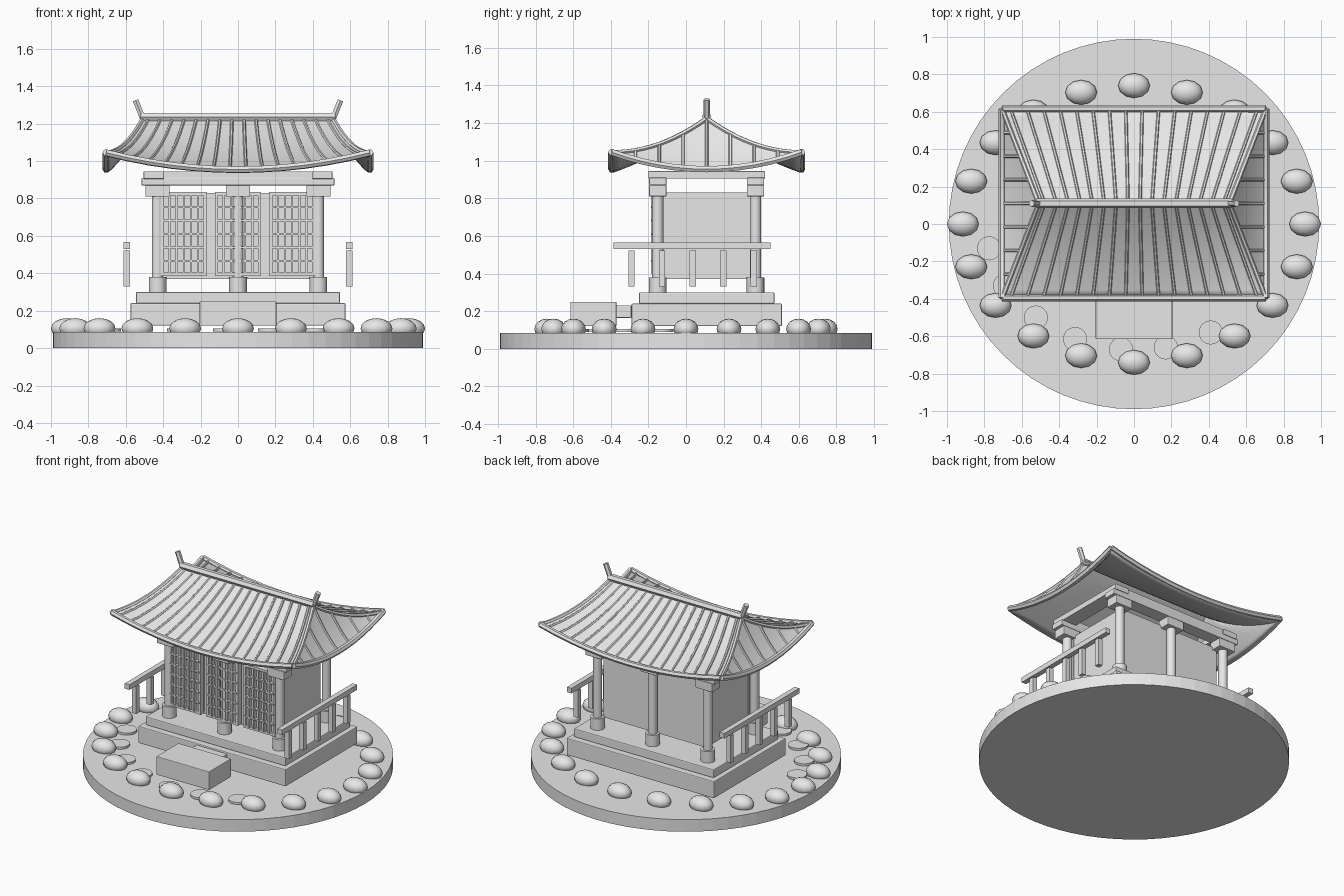
import bpy, math
from mathutils import Vector

if "Cube" in bpy.data.objects:
    bpy.data.objects.remove(bpy.data.objects["Cube"])

GREY = (0.8, 0.8, 0.8, 1)
mat = bpy.data.materials.new("plain_grey")
mat.use_nodes = True
mat.diffuse_color = GREY
mat.node_tree.nodes["Principled BSDF"].inputs["Base Color"].default_value = GREY
YC = 0.11          # middle of the building, front to back


def finish(ob, name, smooth=False):
    ob.name = ob.data.name = name
    ob.data.materials.clear()
    ob.data.materials.append(mat)
    if smooth:
        bpy.ops.object.shade_smooth_by_angle(angle=math.radians(40))
    return ob


def box(name, x, y, z, bevel=0.0):
    """Box from (min, max) spans."""
    spans = (x, y, z)
    bpy.ops.mesh.primitive_cube_add(size=1, location=[(a + b) / 2 for a, b in spans])
    ob = bpy.context.object
    ob.scale = [b - a for a, b in spans]
    bpy.ops.object.transform_apply(location=False, rotation=False)
    if bevel:
        mod = ob.modifiers.new("soft_edges", 'BEVEL')
        mod.width, mod.segments = bevel, 2
    return finish(ob, name)


def cylinder(name, x, y, z, r, sides=16, smooth=True):
    bpy.ops.mesh.primitive_cylinder_add(vertices=sides, radius=r, depth=z[1] - z[0],
                                        location=(x, y, sum(z) / 2))
    return finish(bpy.context.object, name, smooth)


def tube(name, paths, r):
    """Round rods along a list of paths, turned into one mesh."""
    cu = bpy.data.curves.new(name, 'CURVE')
    cu.dimensions = '3D'
    cu.bevel_depth, cu.bevel_resolution, cu.use_fill_caps = r, 1, True
    for path in paths:
        sp = cu.splines.new('POLY')
        sp.points.add(len(path) - 1)
        for p, co in zip(sp.points, path):
            p.co = (*co, 1)
    ob = bpy.data.objects.new(name, cu)
    bpy.context.collection.objects.link(ob)
    bpy.ops.object.select_all(action='DESELECT')
    ob.select_set(True)
    bpy.context.view_layer.objects.active = ob
    bpy.ops.object.convert(target='MESH')
    return finish(bpy.context.object, name, True)


# Round ground with a ring of boulders and flat stepping stones
cylinder("ground_disc", 0, 0, (0, 0.085), 0.99, 64, False)
for i in range(20):
    a = i * math.tau / 20
    bpy.ops.mesh.primitive_uv_sphere_add(segments=12, ring_count=8, radius=1, location=(
        0.915 * math.cos(a), 0.74 * math.sin(a), 0.105))
    rock = bpy.context.object
    rock.scale = (0.085, 0.066, 0.055)
    bpy.ops.object.transform_apply(location=False, rotation=False)
    finish(rock, "boulder", True)
for x, y in ((-0.775, -0.13), (-0.69, -0.33), (-0.525, -0.5), (-0.315, -0.615),
             (-0.07, -0.67), (0.17, -0.66), (0.41, -0.58)):
    cylinder("stepping_stone", x, y, (0.09, 0.105), 0.064, 24)

# Stone platform and front steps
box("platform_lower", (-0.575, 0.575), (YC - 0.4, YC + 0.4), (0.12, 0.24), 0.006)
box("platform_upper", (-0.545, 0.545), (YC - 0.36, YC + 0.36), (0.24, 0.3), 0.006)
box("front_step", (-0.205, 0.205), (-0.615, -0.37), (0.12, 0.25), 0.004)
box("inner_step", (-0.12, 0.12), (-0.37, -0.29), (0.165, 0.23), 0.004)

# Hall body, pillars with bases and capitals, and beams
box("hall_walls", (-0.4, 0.4), (-0.125, 0.345), (0.37, 0.83))
for y in (YC - 0.26, YC + 0.26):
    for x in (-0.43, 0, 0.43):
        cylinder("pillar_base", x, y, (0.3, 0.38), 0.047)
        cylinder("pillar", x, y, (0.38, 0.83), 0.03)
        box("capital", (x - 0.065, x + 0.065), (y - 0.046, y + 0.046), (0.81, 0.87), 0.004)
    box("long_beam", (-0.515, 0.515), (y - 0.046, y + 0.046), (0.87, 0.91), 0.004)
for x in (-0.45, 0.45):
    box("side_beam", (x - 0.055, x + 0.055), (YC - 0.31, YC + 0.31), (0.905, 0.945), 0.004)
for y in (YC - 0.26, YC + 0.26):
    box("top_plate", (-0.5, 0.5), (y - 0.04, y + 0.04), (0.905, 0.945), 0.004)

# Lattice doors
for cx in (-0.29, 0, 0.29):
    lo, hi = cx - 0.115, cx + 0.115
    box("door_panel", (lo, hi), (-0.16, -0.12), (0.39, 0.83))
    for x in (lo, hi):
        box("door_stile", (x - 0.009, x + 0.009), (-0.178, -0.14), (0.385, 0.835))
    for z in (0.395, 0.825):
        box("door_rail", (lo, hi), (-0.178, -0.14), (z - 0.009, z + 0.009))
    for i in range(1, 6):
        x, z = lo + 0.23 * i / 6, 0.395 + 0.43 * i / 6
        box("lattice_upright", (x - 0.005, x + 0.005), (-0.186, -0.15), (0.4, 0.82))
        box("lattice_bar", (lo, hi), (-0.183, -0.15), (z - 0.005, z + 0.005))

# Side railings
for x in (-0.595, 0.595):
    box("handrail", (x - 0.018, x + 0.018), (-0.385, 0.45), (0.53, 0.566))
    for i in range(5):
        y = -0.29 + 0.1625 * i
        box("baluster", (x - 0.017, x + 0.017), (y - 0.017, y + 0.017), (0.33, 0.522))

# Curved hip roof: s runs ridge to eave, t across the slope from -1 to 1
RIDGE, HX, HY = 0.51, 0.705, 0.505


def height(s, t):
    return 1.225 - 0.27 * (1.35 * s - 0.35 * s * s) + 0.09 * s * s * t * t


def long_slope(sign, s, t):
    return Vector((t * (RIDGE + (HX - RIDGE) * s), YC + sign * HY * s, height(s, t)))


def end_slope(sign, s, t):
    return Vector((sign * (RIDGE + (HX - RIDGE) * s), YC + t * HY * s, height(s, t)))


N = 12
grid = [i / N for i in range(N + 1)]
across = [2 * g - 1 for g in grid]
verts, faces = [], []
for slope, sign, flip in ((long_slope, -1, 0), (long_slope, 1, 1),
                          (end_slope, 1, 0), (end_slope, -1, 1)):
    base = len(verts)
    verts += [slope(sign, s, t) for s in grid for t in across]
    for i in range(N):
        for j in range(N):
            a = base + i * (N + 1) + j
            quad = [a, a + N + 1, a + N + 2, a + 1]
            faces.append(quad[::-1] if flip else quad)
me = bpy.data.meshes.new("roof")
me.from_pydata(verts, [], faces)
roof = bpy.data.objects.new("roof", me)
bpy.context.collection.objects.link(roof)
bpy.ops.object.select_all(action='DESELECT')
roof.select_set(True)
bpy.context.view_layer.objects.active = roof
bpy.ops.object.mode_set(mode='EDIT')
bpy.ops.mesh.select_all(action='SELECT')
bpy.ops.mesh.remove_doubles(threshold=0.0005)
bpy.ops.object.mode_set(mode='OBJECT')
finish(roof, "roof", True)
shell = roof.modifiers.new("thickness", 'SOLIDIFY')
shell.thickness = 0.02

# Tile ribs, hips, eaves, ridge and ridge horns
ribs, hips, eaves = [], [], []
for sign in (-1, 1):
    for i in range(16):
        t = -1 + (2 * i + 1) / 16
        ribs.append([long_slope(sign, s, t) for s in grid])
    for i in range(-3, 4):
        v = i / 4
        start = max(abs(v), 0.01)
        steps = [start + (1 - start) * g for g in grid]
        ribs.append([end_slope(sign, s, v / s) for s in steps])
    for t in (-1, 1):
        hips.append([long_slope(sign, s, t) for s in grid])
    eaves += [[f(sign, 1, t) for t in across] for f in (long_slope, end_slope)]
tube("tile_ribs", ribs, 0.009)
tube("hip_ribs", hips, 0.013)
tube("eave_trim", eaves, 0.019)
tube("ridge_beam", [[(-0.52, YC, 1.235), (0.52, YC, 1.235)]], 0.025)
tube("ridge_horns", [[(k * 0.51, YC, 1.23), (k * 0.548, YC, 1.325)] for k in (-1, 1)], 0.018)
